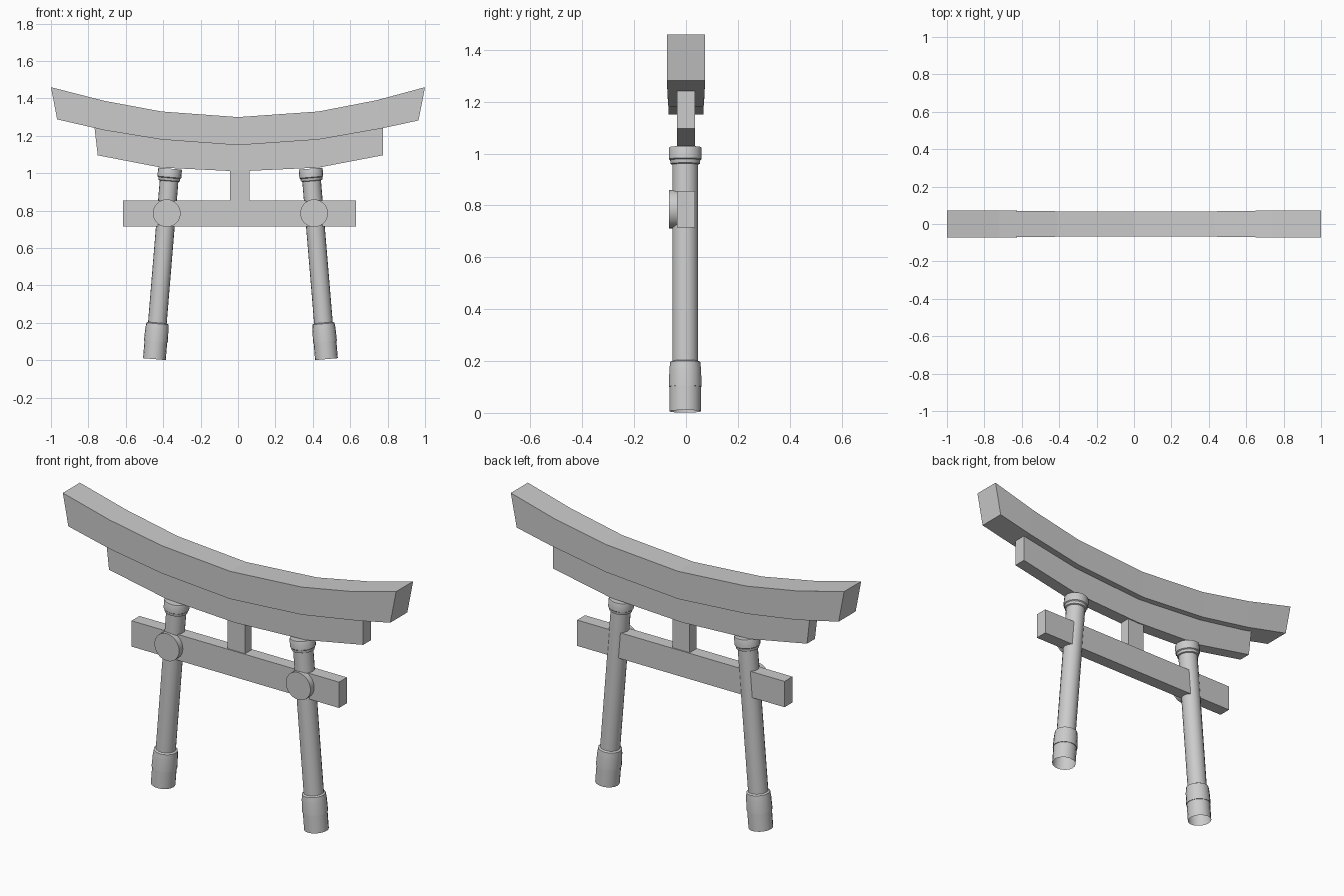
import bpy, bmesh, math
from mathutils import Vector

if "Cube" in bpy.data.objects:
    bpy.data.objects.remove(bpy.data.objects["Cube"])


def finish(name, bm, smooth=False):
    bmesh.ops.recalc_face_normals(bm, faces=bm.faces)
    me = bpy.data.meshes.new(name)
    bm.to_mesh(me)
    bm.free()
    ob = bpy.data.objects.new(name, me)
    bpy.context.collection.objects.link(ob)
    if smooth:
        bpy.ops.object.select_all(action='DESELECT')
        ob.select_set(True)
        bpy.context.view_layer.objects.active = ob
        bpy.ops.object.shade_smooth_by_angle(angle=math.radians(35))
    return ob


def bridge(bm, a, b):
    n = len(a)
    for i in range(n):
        bm.faces.new((a[i], a[(i + 1) % n], b[(i + 1) % n], b[i]))


def beam(name, top, bottom, half_y):
    """Loft rectangular sections between a top and a bottom line in x, z."""
    bm = bmesh.new()
    loops = []
    for (xt, zt), (xb, zb), h in zip(top, bottom, half_y):
        loops.append([bm.verts.new(p) for p in
                      ((xt, -h, zt), (xt, h, zt), (xb, h, zb), (xb, -h, zb))])
    for a, b in zip(loops, loops[1:]):
        bridge(bm, a, b)
    bm.faces.new(loops[0])
    bm.faces.new(loops[-1])
    return finish(name, bm)


def lathe(name, start, end, profile, sides, cap_start=False):
    """Turn (distance, radius) pairs around the line from start to end."""
    start, axis = Vector(start), (Vector(end) - Vector(start)).normalized()
    q = Vector((0, 0, 1)).rotation_difference(axis)
    bm = bmesh.new()
    loops = []
    for d, r in profile:
        loops.append([bm.verts.new(start + q @ Vector(
            (r * math.cos(2 * math.pi * i / sides),
             r * math.sin(2 * math.pi * i / sides), d))) for i in range(sides)])
    for a, b in zip(loops, loops[1:]):
        bridge(bm, a, b)
    bm.faces.new(loops[-1])
    if cap_start:
        bm.faces.new(loops[0])
    return finish(name, bm, True)


# Curved top beam, slightly wider at the ends
beam("top_beam",
     [(-1, 1.46), (-.72, 1.388), (-.41, 1.33), (0, 1.30), (.43, 1.33), (.74, 1.39), (1, 1.46)],
     [(-.967, 1.288), (-.715, 1.23), (-.41, 1.18), (0, 1.15), (.43, 1.18), (.77, 1.24), (.965, 1.282)],
     [.073, .072, .068, .067, .068, .072, .073])

# Curved beam underneath
beam("under_beam",
     [(-.767, 1.242), (-.715, 1.23), (-.41, 1.18), (0, 1.15), (.43, 1.18), (.775, 1.241)],
     [(-.75, 1.096), (-.70, 1.086), (-.41, 1.03), (0, 1.01), (.43, 1.03), (.775, 1.096)],
     [.034] * 6)

# Straight tie beam and centre strut
beam("tie_beam", [(-.615, .855), (.63, .855)], [(-.615, .715), (.63, .715)], [.034] * 2)
beam("centre_strut", [(-.042, 1.03), (.062, 1.03)], [(-.042, .85), (.062, .85)], [.028] * 2)

# Leaning pillars, open underneath, with stepped feet and ring caps
pillar = [(0, .061), (.095, .061), (.095, .064), (.163, .062), (.17, .061), (.19, .059),
          (.195, .050), (.955, .050), (.958, .057), (.972, .059),
          (.976, .064), (1.017, .064), (1.022, .062)]
for side, foot, head, disc_x in (("left", -.447, -.363, -.381), ("right", .473, .388, .407)):
    lathe(side + "_pillar", (foot, -.003, .006), (head, -.003, 1.027), pillar, 18)
    # Round boss on the front of the tie beam
    lathe(side + "_boss", (disc_x, -.03, .786), (disc_x, -.066, .786),
          [(0, .074), (.036, .074)], 28, True)
